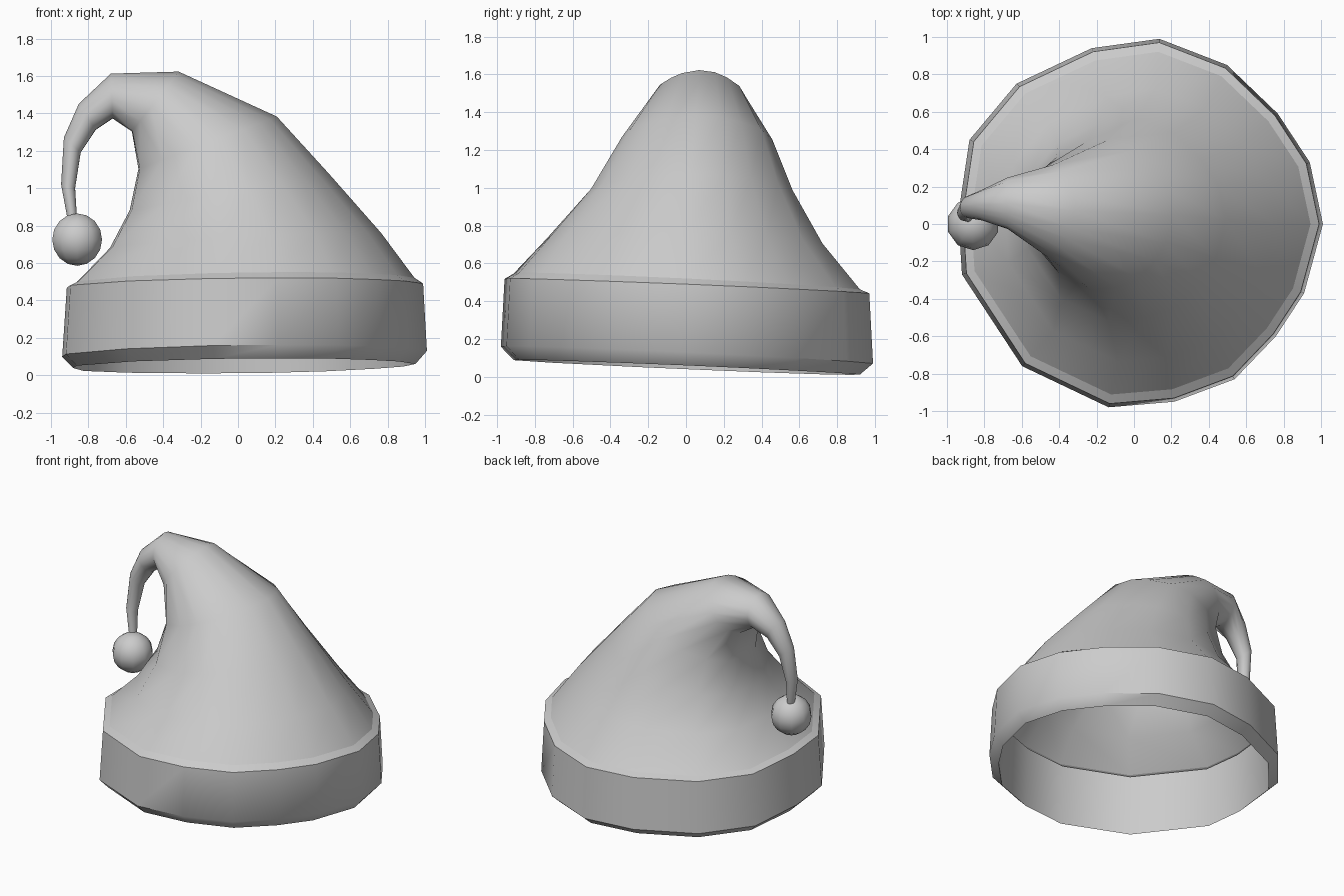
import bpy
import bmesh
from mathutils import Vector

old = bpy.data.objects.get("Cube")
if old:
    bpy.data.objects.remove(old, do_unlink=True)

felt = bpy.data.materials.new("plain_grey_felt")
felt.use_nodes = True
GREY = (0.6, 0.6, 0.6, 1)
felt.diffuse_color = GREY
felt.node_tree.nodes["Principled BSDF"].inputs["Base Color"].default_value = GREY

# Slightly uneven brim outline, seen from above
OUTLINE = [(.99, 0), (.92, .33), (.75, .59), (.48, .85), (.12, .99), (-.24, .94),
           (-.64, .75), (-.89, .45), (-.95, .05), (-.93, -.27), (-.61, -.76),
           (-.15, -.98), (.2, -.95), (.52, -.83), (.74, -.6), (.89, -.37)]


def finish(name, bm, angle):
    mesh = bpy.data.meshes.new(name)
    bm.to_mesh(mesh)
    bm.free()
    obj = bpy.data.objects.new(name, mesh)
    bpy.context.collection.objects.link(obj)
    mesh.materials.append(felt)
    bpy.ops.object.select_all(action="DESELECT")
    obj.select_set(True)
    bpy.context.view_layer.objects.active = obj
    bpy.ops.object.shade_smooth_by_angle(angle=angle)
    return obj


def ring(bm, right, left, y_mid, y_half, tilt=0):
    """Outline stretched between a right and a left point in the xz plane."""
    a, b = Vector((right[0], y_mid, right[1])), Vector((left[0], y_mid, left[1]))
    mid, half = (a + b) / 2, (a - b) / 2
    verts = []
    for u, v in OUTLINE:
        p = mid + half * (u / .97) + Vector((0, v * y_half, -v * tilt))
        verts.append(bm.verts.new(p))
    return verts


def loft(name, sections, angle, close_end=False):
    bm = bmesh.new()
    rings = [ring(bm, *s) for s in sections]
    n = len(OUTLINE)
    for low, high in zip(rings, rings[1:]):
        for i in range(n):
            j = (i + 1) % n
            bm.faces.new((low[i], low[j], high[j], high[i]))
    if close_end:
        bm.faces.new(rings[-1])
    return finish(name, bm, angle)


# Folded brim: inner wall, bottom rim, outer wall, top shoulder
loft("brim", [
    ((.91, .49), (-.88, .47), 0, .91, .045),
    ((.93, .06), (-.90, .04), 0, .93, .04),
    ((.99, .13), (-.96, .10), 0, 1.0, .047),
    ((.97, .49), (-.935, .47), 0, .98, .04),
    ((.925, .52), (-.89, .49), 0, .93, .045),
], .8)

# Cone that bends over to the right and narrows into a hanging tail
loft("cone_and_tail", [
    ((.925, .52), (-.89, .49), 0, .93, .045),
    ((.75, .76), (-.70, .68), -.01, .74, .02),
    ((.48, 1.07), (-.59, .88), .02, .55),
    ((.20, 1.38), (-.54, 1.10), .05, .41),
    ((-.32, 1.62), (-.57, 1.30), .07, .25),
    ((-.68, 1.61), (-.67, 1.37), .11, .14),
    ((-.85, 1.45), (-.76, 1.31), .10, .085),
    ((-.93, 1.27), (-.84, 1.19), .09, .06),
    ((-.945, 1.02), (-.87, 1.0), .06, .045),
    ((-.91, .83), (-.86, .83), .04, .03),
], 1.2, close_end=True)

# Ball at the end of the tail
ball = bmesh.new()
bmesh.ops.create_uvsphere(ball, u_segments=10, v_segments=8, radius=.14)
bmesh.ops.translate(ball, verts=ball.verts, vec=(-.86, 0, .725))
finish("pompom", ball, 1.2)
